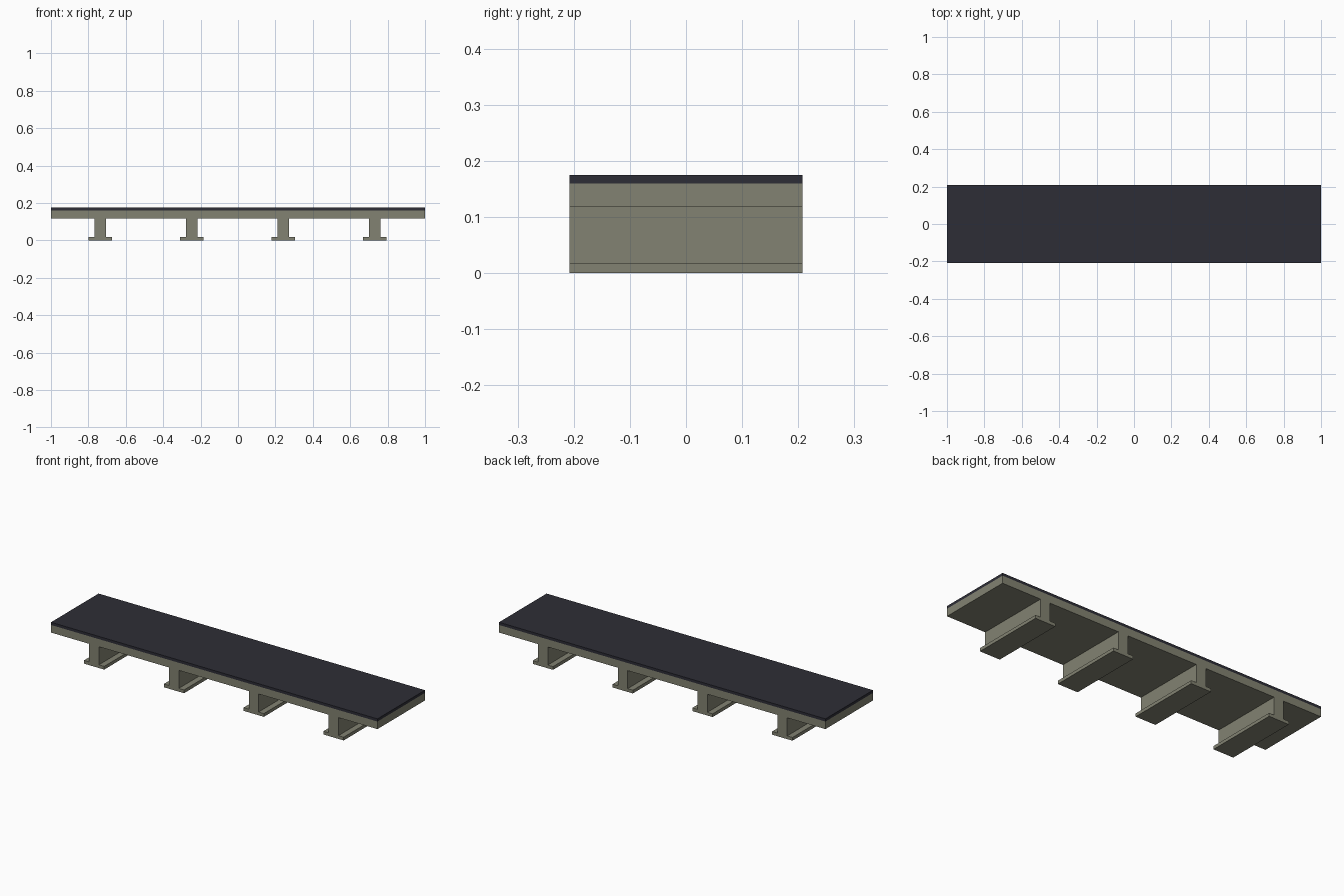
import bpy
import bmesh

if "Cube" in bpy.data.objects:
    bpy.data.objects.remove(bpy.data.objects["Cube"], do_unlink=True)

HALF_WIDTH = 0.208


def make_material(name, rgb):
    mat = bpy.data.materials.new(name)
    mat.use_nodes = True
    color = (*rgb, 1.0)
    mat.diffuse_color = color
    bsdf = next(n for n in mat.node_tree.nodes if n.type == "BSDF_PRINCIPLED")
    bsdf.inputs["Base Color"].default_value = color
    return mat


def extrude_profile(name, profile, mat, x=0.0):
    """Extrude an x-z outline across the full width of the bridge."""
    bm = bmesh.new()
    face = bm.faces.new([bm.verts.new((px, -HALF_WIDTH, pz)) for px, pz in profile])
    result = bmesh.ops.extrude_face_region(bm, geom=[face])
    moved = [v for v in result["geom"] if isinstance(v, bmesh.types.BMVert)]
    bmesh.ops.translate(bm, verts=moved, vec=(0, 2 * HALF_WIDTH, 0))
    bmesh.ops.recalc_face_normals(bm, faces=bm.faces)
    mesh = bpy.data.meshes.new(name)
    bm.to_mesh(mesh)
    bm.free()
    mesh.materials.append(mat)
    obj = bpy.data.objects.new(name, mesh)
    obj.location.x = x
    bpy.context.collection.objects.link(obj)
    return obj


def rectangle(half_length, bottom, top):
    return [(-half_length, bottom), (half_length, bottom),
            (half_length, top), (-half_length, top)]


concrete = make_material("concrete", (0.225, 0.225, 0.168))
asphalt = make_material("asphalt", (0.027, 0.027, 0.037))

# Deck slab and road surface
FOOT_TOP, DECK_BOTTOM, DECK_TOP, ROAD_TOP = 0.018, 0.118, 0.16, 0.175
extrude_profile("deck_slab", rectangle(1.0, DECK_BOTTOM, DECK_TOP), concrete)
extrude_profile("road_surface", rectangle(1.0, DECK_TOP, ROAD_TOP), asphalt)

# Inverted T piers spanning the width
WALL, FOOT = 0.03, 0.062
right_side = [(FOOT, 0), (FOOT, FOOT_TOP), (WALL, FOOT_TOP), (WALL, DECK_BOTTOM)]
tee = right_side + [(-px, pz) for px, pz in reversed(right_side)]
for i in range(4):
    extrude_profile(f"pier_{i + 1}", tee, concrete, x=-0.736 + 0.489 * i)
